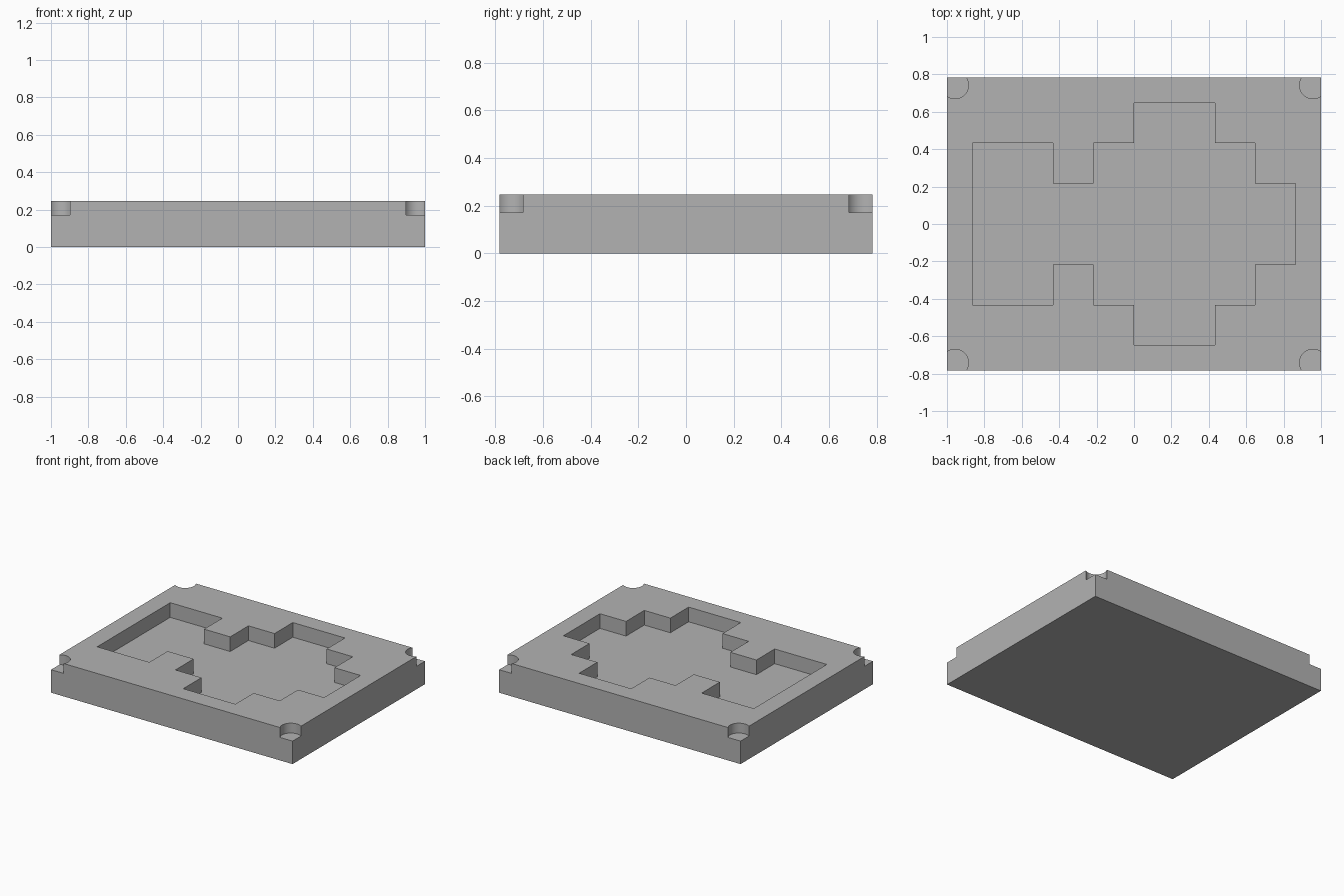
import bpy
import bmesh
from math import radians

cube = bpy.data.objects.get("Cube")
if cube:
    bpy.data.objects.remove(cube, do_unlink=True)

HALF_X, HALF_Y, HEIGHT = 1.0, 0.783, 0.246
CELL = 0.216            # step size of the recess outline
POCKET_FLOOR = 0.136
NOTCH_FLOOR = 0.172

grey = bpy.data.materials.new("plain grey")
grey.use_nodes = True
colour = (0.45, 0.45, 0.45, 1)
grey.diffuse_color = colour
grey.node_tree.nodes["Principled BSDF"].inputs["Base Color"].default_value = colour


def prism(name, outline, bottom, top):
    """Extrude a flat outline between two heights."""
    bm = bmesh.new()
    face = bm.faces.new([bm.verts.new((x, y, bottom)) for x, y in outline])
    raised = bmesh.ops.extrude_face_region(bm, geom=[face])["geom"]
    bmesh.ops.translate(bm, vec=(0, 0, top - bottom),
                        verts=[v for v in raised if isinstance(v, bmesh.types.BMVert)])
    bmesh.ops.recalc_face_normals(bm, faces=bm.faces)
    mesh = bpy.data.meshes.new(name)
    bm.to_mesh(mesh)
    bm.free()
    mesh.materials.append(grey)
    obj = bpy.data.objects.new(name, mesh)
    bpy.context.collection.objects.link(obj)
    return obj


def cut(target, cutter):
    """Subtract the cutter, then discard it."""
    cutter.hide_render = True
    mod = target.modifiers.new("cut", 'BOOLEAN')
    mod.operation = 'DIFFERENCE'
    mod.solver = 'EXACT'
    mod.object = cutter
    bpy.context.view_layer.objects.active = target
    bpy.ops.object.modifier_apply(modifier=mod.name)
    bpy.data.objects.remove(cutter, do_unlink=True)


# Slab
slab = prism("tray_slab", [(-HALF_X, -HALF_Y), (HALF_X, -HALF_Y),
                           (HALF_X, HALF_Y), (-HALF_X, HALF_Y)], 0, HEIGHT)

# Stepped recess: back half of the outline in cells, mirrored to the front
steps = [(-4, 2), (-2, 2), (-2, 1), (-1, 1), (-1, 2), (0, 2),
         (0, 3), (2, 3), (2, 2), (3, 2), (3, 1), (4, 1)]
outline = steps + [(x, -y) for x, y in reversed(steps)]
cut(slab, prism("recess_cutter", [(x * CELL, y * CELL) for x, y in outline],
                POCKET_FLOOR, HEIGHT + 0.1))

# Round corner notches
depth = HEIGHT + 0.1 - NOTCH_FLOOR
for sx in (-1, 1):
    for sy in (-1, 1):
        bpy.ops.mesh.primitive_cylinder_add(
            vertices=48, radius=0.072, depth=depth,
            location=(sx * 0.957, sy * 0.742, NOTCH_FLOOR + depth / 2))
        notch = bpy.context.object
        notch.name = "notch_cutter"
        notch.data.materials.append(grey)
        cut(slab, notch)

# Smooth the notch walls, keep all other edges sharp
bpy.ops.object.select_all(action='DESELECT')
slab.select_set(True)
bpy.context.view_layer.objects.active = slab
bpy.ops.object.shade_smooth_by_angle(angle=radians(30))
